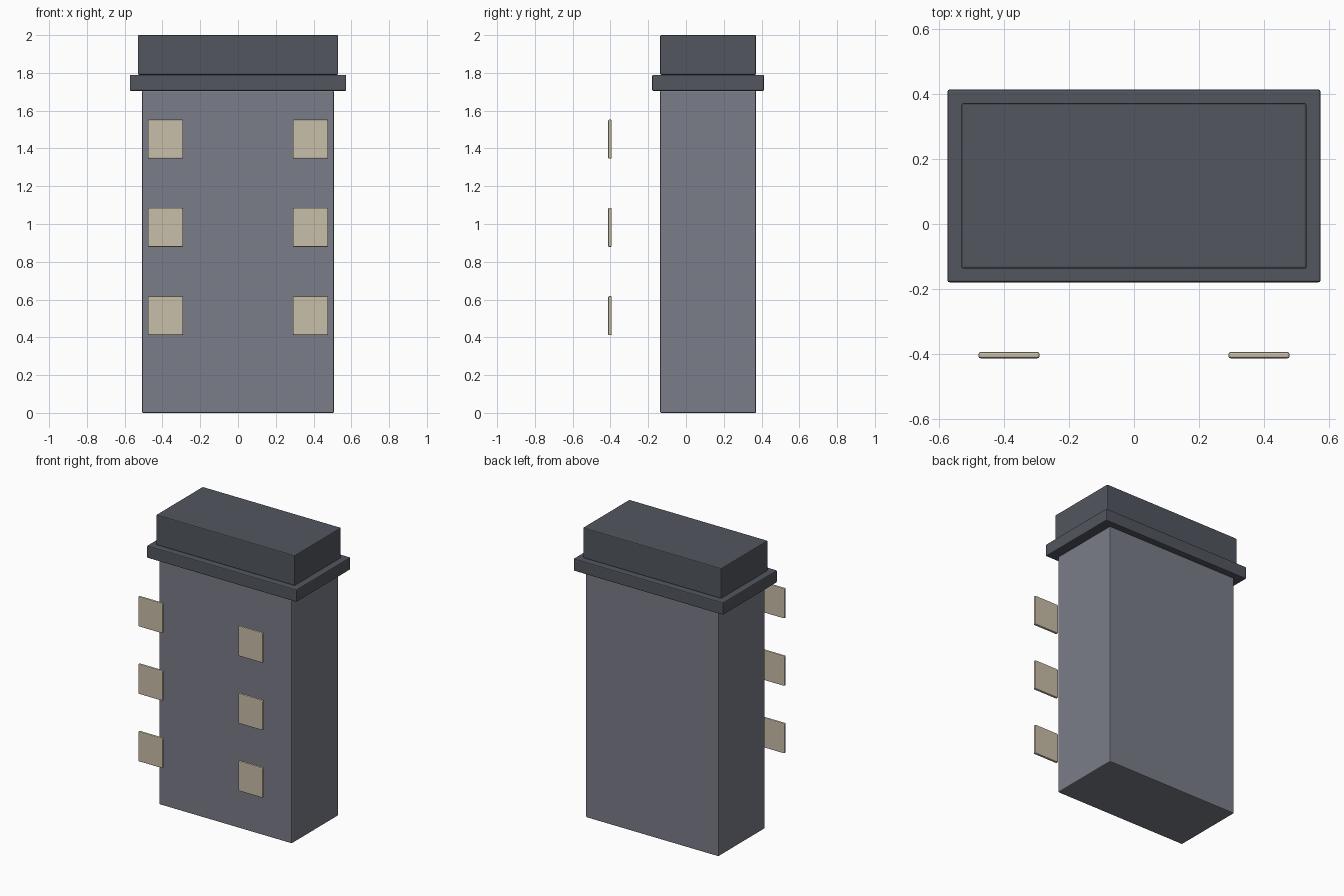
import bpy

cube = bpy.data.objects.get("Cube")
if cube:
    bpy.data.objects.remove(cube, do_unlink=True)


def make_material(name, rgb):
    mat = bpy.data.materials.new(name)
    mat.use_nodes = True
    color = (*rgb, 1.0)
    mat.diffuse_color = color
    mat.node_tree.nodes["Principled BSDF"].inputs["Base Color"].default_value = color
    return mat


def make_box(name, center, size, mat, bevel):
    """Box with slightly softened edges."""
    bpy.ops.mesh.primitive_cube_add(size=1, location=center)
    obj = bpy.context.object
    obj.name = name
    obj.scale = size
    bpy.ops.object.transform_apply(location=False, rotation=False, scale=True)
    obj.data.materials.append(mat)
    mod = obj.modifiers.new("soft_edges", "BEVEL")
    mod.width = bevel
    mod.segments = 2
    return obj


wall = make_material("grey wall", (0.195, 0.205, 0.246))
slate = make_material("dark slate", (0.084, 0.093, 0.114))
cream = make_material("cream window", (0.584, 0.521, 0.392))

# Stacked tower: body, overhanging cornice, roof block
AXIS_Y = 0.117
BEVEL = 0.006
tiers = [
    ("tower_body", 1.016, 0.508, 0.0, 1.705, wall),
    ("cornice", 1.146, 0.592, 1.705, 1.79, slate),
    ("roof_block", 1.06, 0.508, 1.79, 2.0, slate),
]
for name, width, depth, low, high, mat in tiers:
    make_box(name, (0, AXIS_Y, (low + high) / 2), (width, depth, high - low), mat, BEVEL)

# Window panels standing ahead of the front wall, in two columns of three
for side, x in (("right", -0.384), ("left", 0.384)):
    for row, level in enumerate(("lower", "middle", "upper")):
        make_box(f"{level}_{side}_window", (x, -0.403, 0.515 + 0.467 * row),
                 (0.187, 0.019, 0.207), cream, BEVEL)
